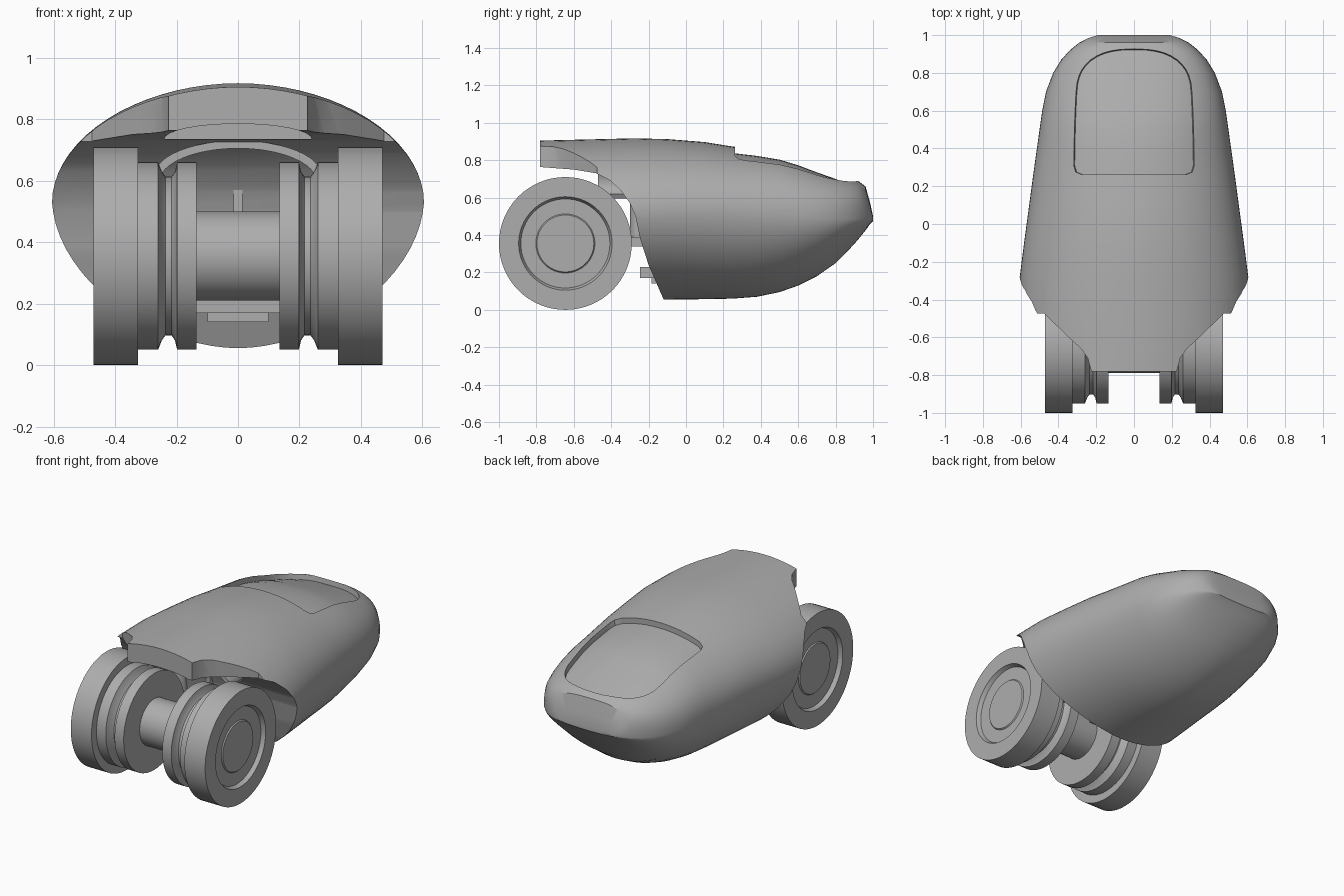
import bpy, bmesh, math

if "Cube" in bpy.data.objects:
    bpy.data.objects.remove(bpy.data.objects["Cube"], do_unlink=True)

grey = bpy.data.materials.new("plain grey")
grey.use_nodes = True
grey.diffuse_color = (0.42, 0.42, 0.42, 1)
grey.node_tree.nodes["Principled BSDF"].inputs["Base Color"].default_value = grey.diffuse_color


def make(name, verts, faces):
    mesh = bpy.data.meshes.new(name)
    bm = bmesh.new()
    vs = [bm.verts.new(v) for v in verts]
    for f in faces:
        bm.faces.new([vs[i] for i in f])
    bmesh.ops.recalc_face_normals(bm, faces=bm.faces)
    bm.to_mesh(mesh)
    bm.free()
    mesh.materials.append(grey)
    ob = bpy.data.objects.new(name, mesh)
    bpy.context.collection.objects.link(ob)
    return ob


def loft(name, rings):
    """Skin a row of equal rings and cap both ends."""
    n, m = len(rings[0]), len(rings)
    faces = [(r * n + i, r * n + (i + 1) % n, (r + 1) * n + (i + 1) % n, (r + 1) * n + i)
             for r in range(m - 1) for i in range(n)]
    faces += [tuple(range(n)), tuple(range((m - 1) * n, m * n))]
    return make(name, [p for ring in rings for p in ring], faces)


def lathe(name, profile, y, z, sides=64):
    """Spin an (x, radius) profile around the x direction."""
    turn = [2 * math.pi * i / sides for i in range(sides)]
    return loft(name, [[(x, y + r * math.cos(a), z + r * math.sin(a)) for a in turn]
                       for x, r in profile])


def cut(ob, cutter, operation="DIFFERENCE"):
    mod = ob.modifiers.new("cut", "BOOLEAN")
    mod.object, mod.operation, mod.solver = cutter, operation, "EXACT"
    bpy.context.view_layer.objects.active = ob
    bpy.ops.object.modifier_apply(modifier=mod.name)


def discard(*obs):
    for ob in obs:
        bpy.data.objects.remove(ob, do_unlink=True)


def smooth(ob, degrees=32):
    bpy.ops.object.select_all(action="DESELECT")
    ob.select_set(True)
    bpy.context.view_layer.objects.active = ob
    bpy.ops.object.shade_smooth_by_angle(angle=math.radians(degrees))


def box(name, lo, hi):
    return loft(name, [[(lo[0], lo[1], z), (hi[0], lo[1], z), (hi[0], hi[1], z), (lo[0], hi[1], z)]
                       for z in (lo[2], hi[2])])


# Hull stations: y, half width, top, widest height, bottom, upper squareness
stations = [(-.78, .605, .905, .53, .055, 1.95), (-.28, .605, .917, .53, .055, 1.95),
            (-.1, .582, .913, .53, .055, 1.95), (.1, .555, .897, .53, .057, 2),
            (.25, .535, .873, .525, .06, 2.05), (.38, .517, .858, .515, .07, 2.1),
            (.5, .5, .838, .51, .095, 2.2), (.6, .486, .808, .5, .13, 2.3),
            (.7, .466, .77, .49, .18, 2.4), (.8, .428, .735, .487, .25, 2.6),
            (.87, .385, .707, .485, .32, 2.8), (.92, .34, .69, .485, .375, 3),
            (.96, .29, .66, .485, .425, 3), (.985, .24, .57, .485, .46, 3),
            (1, .19, .5, .485, .475, 3)]


def hull_ring(y, w, top, mid, low, square, n=72):
    ring = []
    for i in range(n):
        a = 2 * math.pi * i / n
        c, s = math.cos(a), math.sin(a)
        e, h = (square, top - mid) if s >= 0 else (1.85, mid - low)
        ring.append((w * math.copysign(abs(c) ** (2 / e), c), y,
                     mid + h * math.copysign(abs(s) ** (2 / e), s)))
    return ring


body = loft("body_shell", [hull_ring(*s) for s in stations])

# Rounded wheel bay removed from the front of the hull
bay = [(-1.1, -.1), (-.05, -.1), (-.12, .056), (-.2, .24), (-.245, .38), (-.27, .5),
       (-.3, .57), (-.35, .64), (-.41, .695), (-.48, .73), (-.6, .75), (-.8, .765), (-1.1, .765)]
bay_cutter = loft("bay_cutter", [[(x, y, z) for y, z in bay] for x in (-1, 1)])
cut(body, bay_cutter)
discard(bay_cutter)

# Arched hollow under the front lip
arch = [(.24 * math.cos(math.pi * i / 16), .735 + .05 * math.sin(math.pi * i / 16))
        for i in range(17)]
arch_cutter = loft("arch_cutter", [[(x, y, z) for x, z in arch] for y in (-.9, -.42)])
cut(body, arch_cutter)
discard(arch_cutter)

# Tapered front lip, trimmed on both sides
trim = [(.8, -.475), (.475, -.475), (.33, -.615), (.28, -.66), (.245, -.71), (.22, -.8), (.8, -.8)]
for side in (-1, 1):
    trimmer = loft("lip_trimmer", [[(side * x, y, z) for x, y in trim] for z in (.4, 1.2)])
    cut(body, trimmer)
    discard(trimmer)

# Sunken window panel: a U-shaped pocket whose floor follows the hull
def pocket_ring(inset, z):
    w = .325 - inset
    pts = [(-w, .31), (-w + .012, .275), (-w + .045, .262), (w - .045, .262), (w - .012, .275), (w, .31)]
    for i in range(21):
        a = math.pi * i / 20
        c, s = math.cos(a), math.sin(a)
        pts.append((w * math.copysign(abs(c) ** .8, c), .69 + (.26 - inset) * s ** .8))
    return [(x, y, z) for x, y in pts]


pocket = loft("pocket_cutter", [pocket_ring(.04, .5), pocket_ring(.03, .64), pocket_ring(0, .84),
                                pocket_ring(0, 1.1)])
floor = loft("pocket_floor", [[(x, y, z - .035) for x, y, z in hull_ring(*s)] for s in stations])
cut(pocket, floor)
cut(body, pocket)
discard(pocket, floor)
smooth(body)

# Wheels: wide tread, stepped shoulder, grooved inner rim and recessed hub
wheel = [(.135, .1), (.135, .305), (.198, .305), (.205, .275), (.216, .258), (.236, .258),
         (.248, .275), (.26, .305), (.325, .305), (.325, .355), (.47, .355), (.47, .25),
         (.445, .238), (.445, .158), (.452, .152), (.452, .03)]
for side, label in ((1, "left"), (-1, "right")):
    smooth(lathe(label + "_wheel", [(side * x, r) for x, r in wheel], -.645, .355))
smooth(lathe("axle", [(-.2, .145), (.2, .145)], -.645, .355))

# Arched cowl between hull and wheels
outer = [(.27 * math.cos(math.pi * i / 24), .62 + .11 * math.sin(math.pi * i / 24)) for i in range(25)]
inner = [(x * .95, z - .025) for x, z in reversed(outer)]
smooth(loft("wheel_cowl", [[(x, y, z) for x, z in outer + inner] for y in (-.47, -.22)]))

# Supports and small fittings behind the wheels
box("centre_rib", (-.015, -.3, .4), (.015, -.2, .7))
box("lower_bracket", (-.14, -.245, .17), (.14, -.13, .23))
box("bracket_foot", (-.1, -.185, .14), (.1, -.12, .17))
for side, label in ((1, "left"), (-1, "right")):
    xs = sorted((side * .17, side * .29))
    box(label + "_strut", (xs[0], -.4, .34), (xs[1], -.18, .39))
    post = [(side * .23 + .05 * math.cos(a), -.255 + .045 * math.sin(a))
            for a in (math.pi * i / 12 for i in range(24))]
    smooth(loft(label + "_post", [[(x, y, z) for x, y in post] for z in (.39, .65)]))
